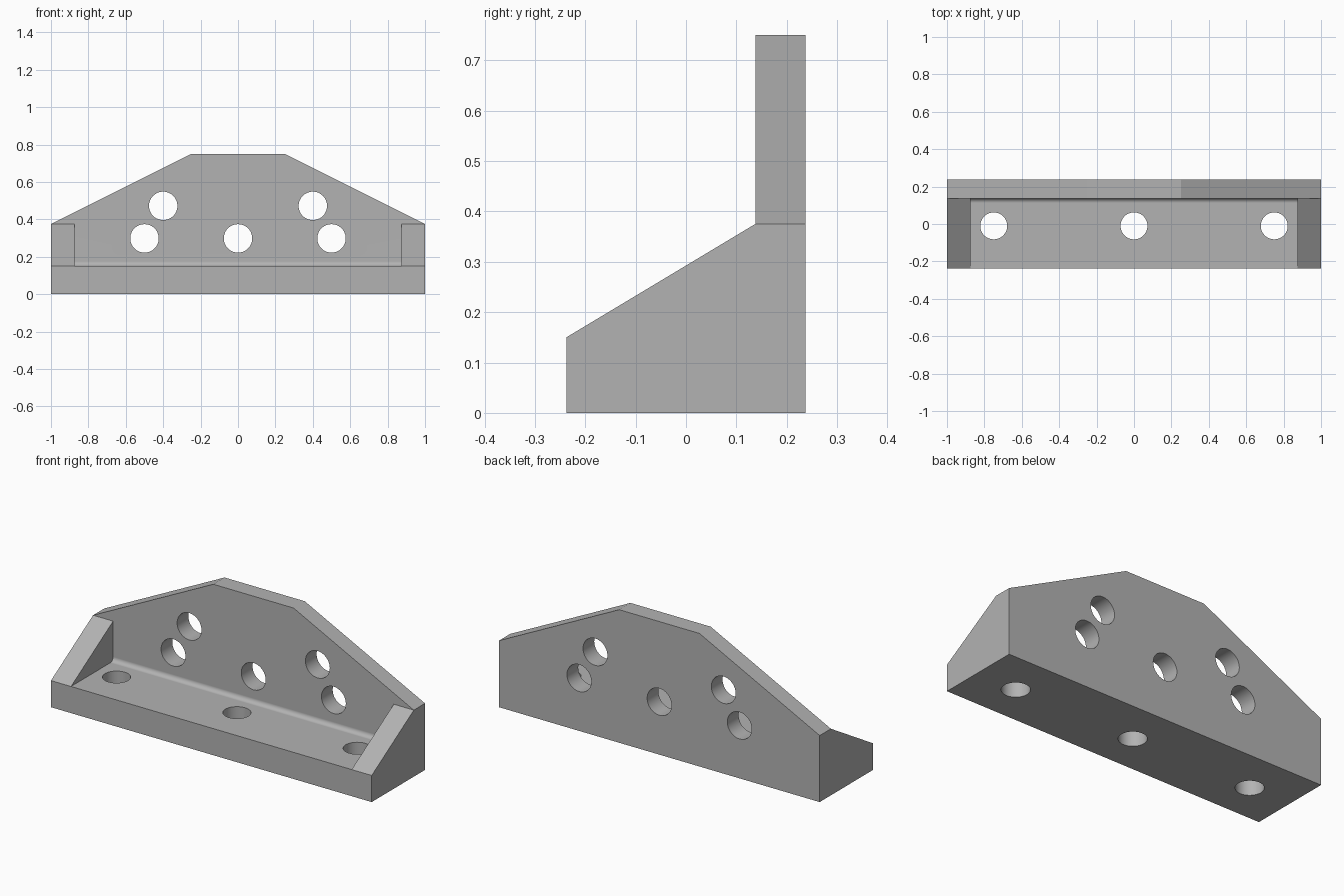
import bpy, bmesh, math
from mathutils import Vector

if "Cube" in bpy.data.objects:
    bpy.data.objects.remove(bpy.data.objects["Cube"], do_unlink=True)

HALF_DEPTH = 0.2375
WALL_FRONT = 0.1375
BASE_TOP = 0.15
SHOULDER = 0.375
HEIGHT = 0.75
FILLET = 0.025

grey = bpy.data.materials.new("plain grey")
grey.use_nodes = True
colour = (0.45, 0.45, 0.45, 1)
grey.diffuse_color = colour
grey.node_tree.nodes["Principled BSDF"].inputs["Base Color"].default_value = colour


def prism(name, profile, axis, lo, hi):
    """Extrude a 2D profile along x (points are y, z), y (x, z) or z (x, y)."""
    place = {"x": lambda a, b: (lo, a, b),
             "y": lambda a, b: (a, lo, b),
             "z": lambda a, b: (a, b, lo)}[axis]
    direction = Vector([(hi - lo) * (axis == k) for k in "xyz"])
    bm = bmesh.new()
    face = bm.faces.new([bm.verts.new(place(a, b)) for a, b in profile])
    grown = bmesh.ops.extrude_face_region(bm, geom=[face])["geom"]
    moved = [g for g in grown if isinstance(g, bmesh.types.BMVert)]
    bmesh.ops.translate(bm, verts=moved, vec=direction)
    bmesh.ops.recalc_face_normals(bm, faces=bm.faces)
    mesh = bpy.data.meshes.new(name)
    bm.to_mesh(mesh)
    bm.free()
    mesh.materials.append(grey)
    obj = bpy.data.objects.new(name, mesh)
    bpy.context.collection.objects.link(obj)
    return obj


def circle(cx, cy, r, steps=48):
    turn = math.tau / steps
    return [(cx + r * math.cos(i * turn), cy + r * math.sin(i * turn)) for i in range(steps)]


# Solid block with the full side profile: base, sloping ends, upright wall
bracket = prism("bracket", [(-HALF_DEPTH, 0), (HALF_DEPTH, 0), (HALF_DEPTH, HEIGHT),
                            (WALL_FRONT, HEIGHT), (WALL_FRONT, SHOULDER),
                            (-HALF_DEPTH, BASE_TOP)], "x", -1, 1)
cutters = []

# Channel between the end gussets, with a rounded inner corner
arc = []
for i in range(9):
    a = math.pi / 2 * i / 8
    arc.append((WALL_FRONT - FILLET + FILLET * math.sin(a),
                BASE_TOP + FILLET - FILLET * math.cos(a)))
cutters.append(prism("channel_cutter", [(-0.4, BASE_TOP)] + arc +
                     [(WALL_FRONT, 0.9), (-0.4, 0.9)], "x", -0.875, 0.875))

# Sloping shoulders of the wall
for s in (-1, 1):
    cutters.append(prism("shoulder_cutter", [(s * 0.25, HEIGHT), (s * 1.2, 0.275),
                                             (s * 1.2, 1), (s * 0.25, 1)], "y", -0.4, 0.4))

# Round holes through the wall and the base
for x, z in [(-0.4, 0.472), (0.4, 0.472), (-0.5, 0.298), (0, 0.298), (0.5, 0.298)]:
    cutters.append(prism("wall_hole_cutter", circle(x, z, 0.076), "y", 0, 0.4))
for x in (-0.75, 0, 0.75):
    cutters.append(prism("base_hole_cutter", circle(x, -0.01, 0.072), "z", -0.1, 0.3))

bpy.ops.object.select_all(action="DESELECT")
bpy.context.view_layer.objects.active = bracket
bracket.select_set(True)
for cutter in cutters:
    cut = bracket.modifiers.new("cut", "BOOLEAN")
    cut.operation = "DIFFERENCE"
    cut.solver = "EXACT"
    cut.object = cutter
    bpy.ops.object.modifier_apply(modifier=cut.name)
    bpy.data.objects.remove(cutter, do_unlink=True)

# Smooth hole walls and fillet, crisp flat faces
bpy.ops.object.shade_smooth_by_angle(angle=math.radians(20))
weighted = bracket.modifiers.new("flat_faces", "WEIGHTED_NORMAL")
weighted.keep_sharp = True
